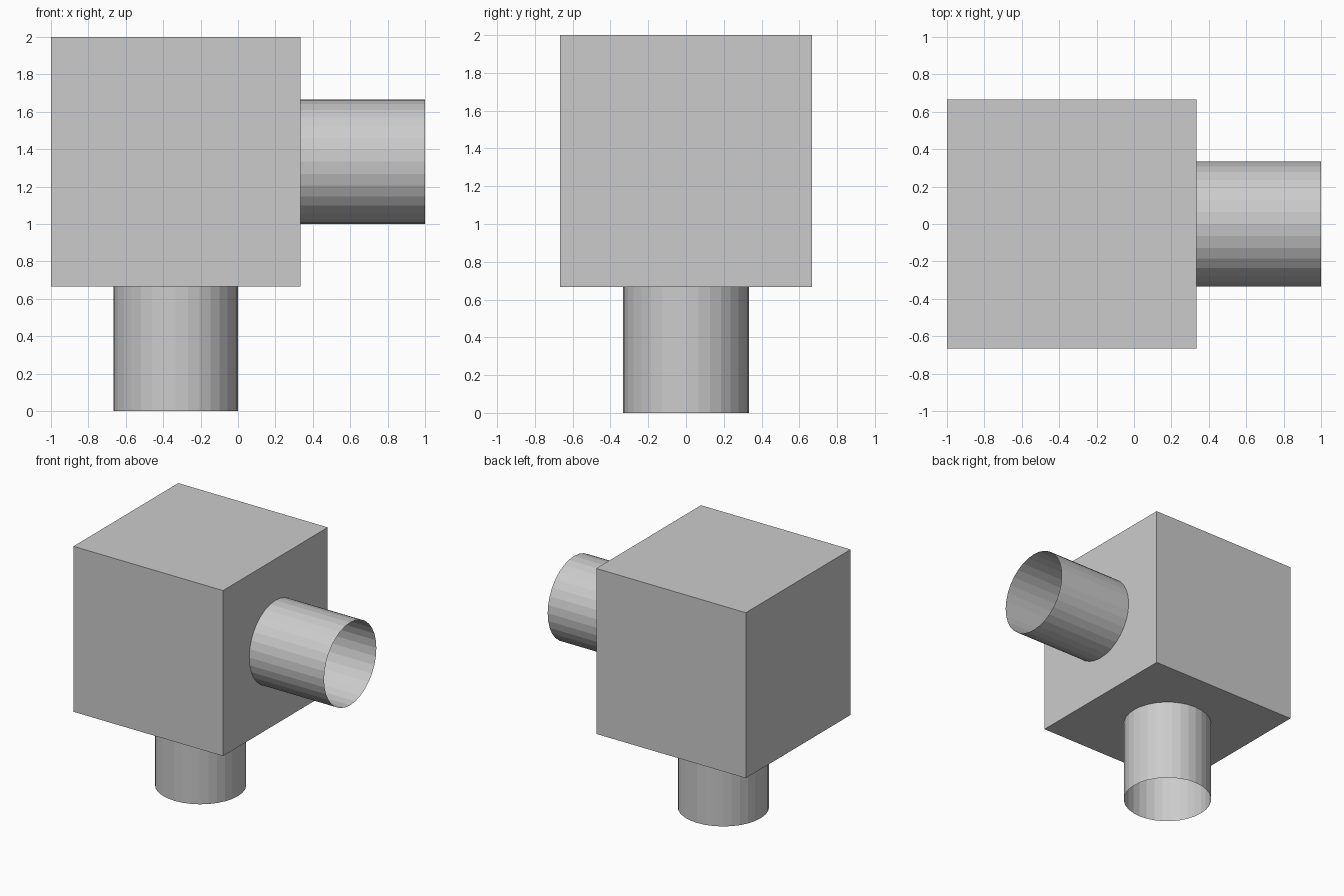
import bpy
from math import pi

if "Cube" in bpy.data.objects:
    bpy.data.objects.remove(bpy.data.objects["Cube"])

R = 1 / 3      # pipe radius, half the block's half-width
S = 4 / 3      # block side


def open_pipe(name, location, rotation=(0, 0, 0)):
    """Uncapped 32-sided tube stub, flat shaded."""
    bpy.ops.mesh.primitive_cylinder_add(
        vertices=32, radius=R, depth=2 * R, end_fill_type='NOTHING',
        location=location, rotation=rotation)
    bpy.context.object.name = name


# Main cubic block
bpy.ops.mesh.primitive_cube_add(size=S, location=(-R, 0, S))
bpy.context.object.name = "block"

# Pipe stubs on the underside and the right face
open_pipe("bottom_pipe", (-R, 0, R))
open_pipe("side_pipe", (2 * R, 0, S), (0, pi / 2, 0))
